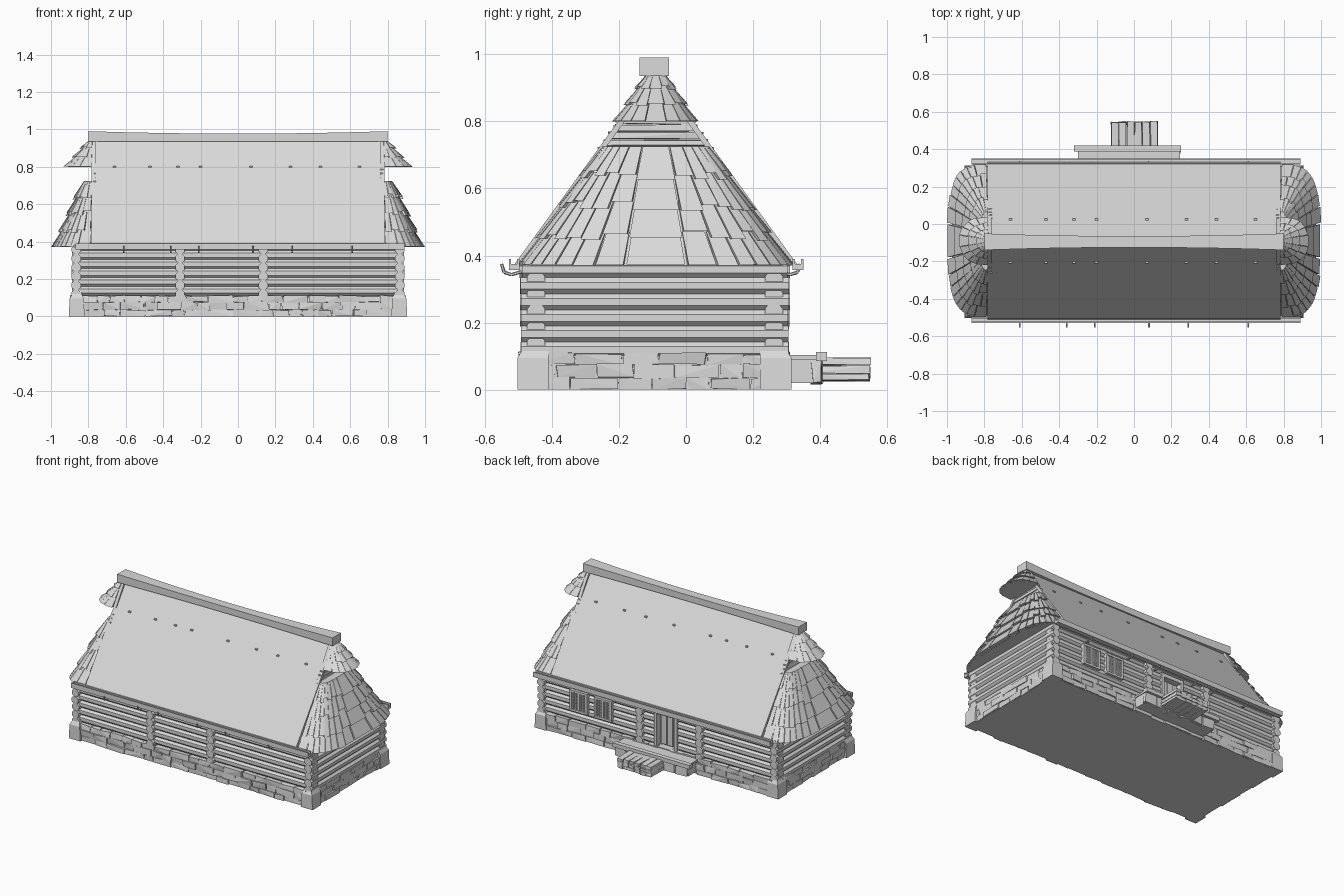
import bpy, bmesh, math, random
from mathutils import Vector

random.seed(4)
if "Cube" in bpy.data.objects:
    bpy.data.objects.remove(bpy.data.objects["Cube"])

grey = bpy.data.materials.new("weathered_grey")
grey.use_nodes = True
grey.diffuse_color = (0.7, 0.7, 0.7, 1)
grey.node_tree.nodes["Principled BSDF"].inputs["Base Color"].default_value = (0.7, 0.7, 0.7, 1)

CY = -0.09          # ridge line of the roof in y
FRONT, BACK = -0.447, 0.262   # wall centre lines
CROSS = (-0.865, -0.31, 0.135, 0.865)


def finish(bm, name):
    bmesh.ops.recalc_face_normals(bm, faces=bm.faces)
    me = bpy.data.meshes.new(name)
    bm.to_mesh(me)
    bm.free()
    me.materials.append(grey)
    ob = bpy.data.objects.new(name, me)
    bpy.context.collection.objects.link(ob)
    return ob


def hull(bm, pts):
    verts = [bm.verts.new(p) for p in pts]
    res = bmesh.ops.convex_hull(bm, input=verts)
    loose = [v for v in verts if v.is_valid and not v.link_faces]
    bmesh.ops.delete(bm, geom=loose, context='VERTS')


def box(bm, x0, x1, y0, y1, z0, z1, jit=0.0):
    j = lambda: random.uniform(-jit, jit)
    hull(bm, [(x + j(), y + j(), max(0, z + j()))
              for x in (x0, x1) for y in (y0, y1) for z in (z0, z1)])


def log(bm, a, b, r, sides=8):
    a, b = Vector(a), Vector(b)
    q = (b - a).to_track_quat('Z', 'Y')
    pts = []
    for end in (a, b):
        for i in range(sides):
            t = math.tau * (i + 0.5) / sides
            pts.append(end + q @ Vector((r * math.cos(t), r * math.sin(t), 0)))
    hull(bm, pts)


# Stone foundation: solid core with rows of uneven stones
bm = bmesh.new()
box(bm, -0.885, 0.885, -0.485, 0.295, 0, 0.105)
for z0, z1 in ((0, 0.035), (0.035, 0.075), (0.075, 0.11)):
    for lo, hi, along_x in ((-0.85, 0.85, True), (-0.45, 0.26, False)):
        for side in (-1, 1):
            p = lo
            while p < hi:
                q = min(hi, p + random.uniform(0.06, 0.14))
                out = random.uniform(0, 0.012)
                if along_x:
                    y = (-0.487 - out) if side < 0 else (0.297 + out)
                    box(bm, p, q, y, y - side * 0.04, z0, z1, 0.004)
                else:
                    x = side * (0.885 + out)
                    box(bm, x, x - side * 0.04, p, q, z0, z1, 0.004)
                p = q + 0.004
finish(bm, "stone_foundation")

# Big tapered corner stones
bm = bmesh.new()
for sx in (-1, 1):
    for yo, yi in ((-0.502, -0.41), (0.314, 0.22)):
        ym = yo + (yi - yo) * 0.25
        hull(bm, [(sx * x, y, 0) for x in (0.905, 0.82) for y in (yo, yi)]
             + [(sx * x, y, 0.095) for x in (0.9, 0.825) for y in (yo, yi)]
             + [(sx * x, y, 0.135) for x in (0.88, 0.84) for y in (ym, yi)])
finish(bm, "corner_stones")

# Long log walls, the back one with a door opening
bm = bmesh.new()
for i in range(6):
    z = 0.135 + 0.048 * i
    e = 0.885 + random.uniform(0, 0.008)
    log(bm, (-e, FRONT, z), (e, FRONT, z), 0.029)
    spans = ((-e, -0.13), (0.02, e)) if i < 5 else ((-e, e),)
    for a, b in spans:
        log(bm, (a, BACK, z), (b, BACK, z), 0.029)
finish(bm, "long_log_walls")

# Cross walls, staggered half a course
bm = bmesh.new()
for x in CROSS:
    for i in range(6):
        z = 0.118 + 0.048 * i
        e = random.uniform(0, 0.008)
        log(bm, (x, -0.488 - e, z), (x, 0.302 + e, z), 0.027)
finish(bm, "cross_log_walls")

# Door with frame
bm = bmesh.new()
box(bm, -0.13, 0.02, 0.245, 0.255, 0.11, 0.35)
for x in (-0.14, 0.01):
    box(bm, x, x + 0.02, 0.24, 0.298, 0.11, 0.35)
box(bm, -0.14, 0.03, 0.24, 0.298, 0.325, 0.35)
for x in (-0.085, -0.04):
    box(bm, x, x + 0.04, 0.25, 0.262, 0.115, 0.32)
finish(bm, "door")

# Two windows with frames and fine lattices
bm = bmesh.new()
for cx in (0.405, 0.585):
    x0, x1, z0, z1, y = cx - 0.065, cx + 0.065, 0.18, 0.32, 0.295
    box(bm, x0, x1, 0.27, y, z0, z1)
    for x in (x0, cx - 0.006, x1 - 0.014):
        box(bm, x, x + 0.014, y, y + 0.01, z0, z1)
    for z in (z0, z1 - 0.014):
        box(bm, x0, x1, y, y + 0.012, z, z + 0.014)
    for k in range(1, 14):
        x, z = x0 + 0.0093 * k, z0 + 0.01 * k
        box(bm, x - 0.002, x + 0.002, y, y + 0.006, z0, z1)
        box(bm, x0, x1, y, y + 0.004, z - 0.002, z + 0.002)
finish(bm, "windows")

# Porch platform on stones, and plank steps
bm = bmesh.new()
box(bm, -0.29, 0.24, 0.29, 0.39, 0.02, 0.095)
box(bm, -0.32, 0.25, 0.388, 0.42, 0.085, 0.112)
for k in range(6):
    x = -0.29 + 0.09 * k
    box(bm, x, x + 0.085, 0.375, 0.405, 0.02, 0.085, 0.005)
box(bm, -0.3, 0.245, 0.30, 0.39, 0.09, 0.103)
finish(bm, "porch")

bm = bmesh.new()
for layer in range(3):
    for k in range(6):
        x = -0.122 + 0.042 * k
        end = 0.55 - random.uniform(0, 0.008)
        z = 0.027 + 0.023 * layer
        box(bm, x, x + 0.039, 0.37, end, z, z + 0.02, 0.003)
finish(bm, "porch_steps")


# Attic body closing the roof
def half(z):
    return (0.955 - z) * 0.725


bm = bmesh.new()
hull(bm, [(x, CY + s * (half(z) - 0.015), z) for x in (-0.765, 0.765)
          for s in (-1, 1) for z in (0.37, 0.93)])
finish(bm, "attic_body")

# Horizontal planks in the small gables
bm = bmesh.new()
for s in (-1, 1):
    for k in range(5):
        z = 0.705 + 0.022 * k
        w = half(z) - 0.01
        box(bm, s * 0.76, s * 0.775, CY - w, CY + w, z, z + 0.018, 0.003)
finish(bm, "gable_planks")

# Main roof slopes
bm = bmesh.new()
for s in (-1, 1):
    hull(bm, [(x, CY + s * (half(z) - d), z) for x in (-0.782, 0.782)
              for z in (0.375, 0.955) for d in (0, 0.02)])
finish(bm, "roof_slopes")

# Pegs on the slopes
bm = bmesh.new()
for s in (-1, 1):
    for x in (-0.66, -0.47, -0.32, -0.2, 0.07, 0.28, 0.44, 0.65):
        y = CY + s * half(0.8)
        box(bm, x - 0.008, x + 0.008, y - 0.008, y + 0.008, 0.796, 0.804)
finish(bm, "roof_pegs")

# Ridge cap, dipping and narrowing toward the middle
bm = bmesh.new()
cuts = [-0.8 + 0.2 * i for i in range(9)]
for a, b in zip(cuts, cuts[1:]):
    pts = []
    for x in (a, b):
        k = (x / 0.8) ** 2
        w = 0.03 + 0.014 * k
        pts += [(x, CY - 0.005 + s * w, z) for s in (-1, 1) for z in (0.935, 0.977 + 0.013 * k)]
    hull(bm, pts)
finish(bm, "ridge_cap")

# Eave gutters with hooks beneath
bm = bmesh.new()
for y0, y1 in ((-0.528, -0.497), (0.318, 0.35)):
    box(bm, -0.87, 0.89, y0, y1, 0.357, 0.375)
    box(bm, -0.87, 0.89, y0, y0 + 0.007, 0.375, 0.39)
    box(bm, -0.87, 0.89, y1 - 0.007, y1, 0.375, 0.39)
finish(bm, "eave_gutters")

bm = bmesh.new()
for s, y in ((-1, -0.49), (1, 0.28)):
    path = ((0, 0.352), (0.03, 0.343), (0.052, 0.35), (0.06, 0.375))
    for x in (-0.61, -0.36, -0.21, 0.08, 0.29, 0.61):
        for (d0, za), (d1, zb) in zip(path, path[1:]):
            log(bm, (x, y + s * d0, za), (x, y + s * d1, zb), 0.005, 6)
finish(bm, "gutter_hooks")


# Rounded shingled ends: lower skirts and upper hoods
def shingled_end(name, side, bottom, top, power, rows, count):
    def point(a, t, off):
        A, B, z = (p + (q - p) * t for p, q in zip(bottom, top))
        c, s = max(0.0, math.cos(a)), math.sin(a)
        x = (A + off) * c ** (2 / power)
        y = (B + off * 0.6) * math.copysign(abs(s) ** (2 / power), s)
        return (side * (0.78 + x), CY + y, z)

    bm = bmesh.new()
    angles = [math.pi * (i / 24 - 0.5) for i in range(25)]
    hull(bm, [point(a, t, -0.018) for a in angles for t in (0, 1)]
         + [(side * 0.76, CY + s * p[1] * 0.95, p[2]) for s in (-1, 1) for p in (bottom, top)])
    for r in range(rows):
        shift = 0.5 * (r % 2)
        n = count - r
        for k in range(n + r % 2):
            a0 = max(-0.5, (k - shift) / n - 0.5) * math.pi
            a1 = min(0.5, (k + 1 - shift) / n - 0.5) * math.pi
            drop = random.uniform(-0.04, 0.05) if r else random.uniform(0, 0.01)
            t0, t1 = max(0, r / rows + drop), min(1, (r + 1.15) / rows)
            lift = random.uniform(0, 0.006)
            hull(bm, [point(a, t, o) for a in (a0 + 0.008, a1 - 0.008)
                      for t, o in ((t0, 0.004 + lift), (t0, -0.02), (t1, -0.012), (t1, -0.025))])
    finish(bm, name)


for side, label in ((1, "left"), (-1, "right")):
    shingled_end(label + "_roof_skirt", side, (0.212, 0.41, 0.37), (0.055, 0.165, 0.725), 3.2, 4, 17)
    shingled_end(label + "_roof_hood", side, (0.148, 0.125, 0.80), (0.015, 0.025, 0.95), 2.5, 3, 9)
